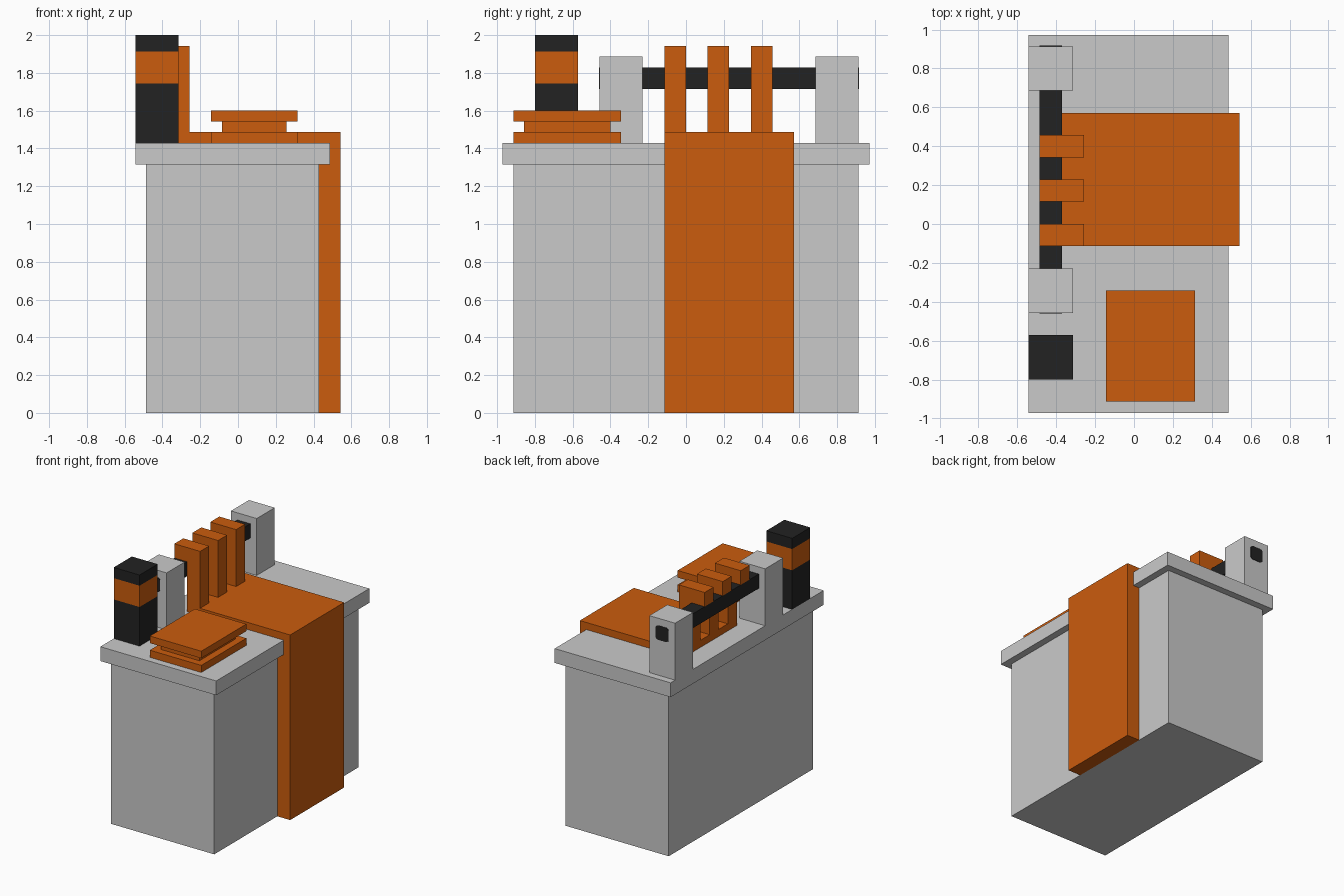
import bpy
import bmesh

cube = bpy.data.objects.get("Cube")
if cube:
    bpy.data.objects.remove(cube, do_unlink=True)


def material(name, colour):
    m = bpy.data.materials.new(name)
    m.use_nodes = True
    m.diffuse_color = (*colour, 1)
    m.node_tree.nodes["Principled BSDF"].inputs["Base Color"].default_value = (*colour, 1)
    return m


grey = material("light grey", (0.59, 0.59, 0.59))
orange = material("burnt orange", (0.597, 0.107, 0.004))
black = material("soft black", (0.016, 0.016, 0.016))


def finish(name, bm, mat):
    bmesh.ops.recalc_face_normals(bm, faces=bm.faces[:])
    mesh = bpy.data.meshes.new(name)
    bm.to_mesh(mesh)
    bm.free()
    mesh.materials.append(mat)
    obj = bpy.data.objects.new(name, mesh)
    bpy.context.collection.objects.link(obj)
    return obj


def box(name, mat, x, y, z):
    """Box spanning three (low, high) ranges."""
    bm = bmesh.new()
    bmesh.ops.create_cube(bm, size=1)
    for v in bm.verts:
        v.co = [r[0] if c < 0 else r[1] for c, r in zip(v.co, (x, y, z))]
    return finish(name, bm, mat)


def extrude_y(name, mat, profile, y):
    """Extrude an x-z profile along a y range."""
    bm = bmesh.new()
    face = bm.faces.new([bm.verts.new((px, y[0], pz)) for px, pz in profile])
    new = bmesh.ops.extrude_face_region(bm, geom=[face])["geom"]
    moved = [g for g in new if isinstance(g, bmesh.types.BMVert)]
    bmesh.ops.translate(bm, verts=moved, vec=(0, y[1] - y[0], 0))
    return finish(name, bm, mat)


TOP = 1.429
BACK = (-0.543, -0.314)
ROD_X = (-0.486, -0.371)
ROD_Z = (1.714, 1.829)

# Body and overhanging top
box("body", grey, (-0.486, 0.429), (-0.914, 0.914), (0, 1.32))
box("top_slab", grey, (-0.543, 0.486), (-0.971, 0.971), (1.314, TOP))

# Cloth lying on the top and hanging down the side
extrude_y("cloth", orange,
          [(-0.371, TOP), (0.429, TOP), (0.429, 0), (0.543, 0), (0.543, 1.486), (-0.371, 1.486)],
          (-0.114, 0.571))

# Straps rising from the cloth and hooking over the rod
for i in range(3):
    y = -0.114 + i * 0.2286
    extrude_y(f"strap_{i + 1}", orange,
              [(-0.371, 1.46), (-0.257, 1.46), (-0.257, 1.943), (-0.486, 1.943),
               (-0.486, 1.829), (-0.371, 1.829)],
              (y, y + 0.114))

# Rod between two posts, with rounded end plugs on the outer faces
box("rod", black, ROD_X, (-0.24, 0.70), ROD_Z)
for name, y, outer in (("front", (-0.457, -0.229), -0.457), ("back", (0.686, 0.914), 0.914)):
    box(name + "_post", grey, BACK, y, (TOP, 1.886))
    plug = box(name + "_rod_plug", black, ROD_X, (outer - 0.003, outer + 0.003), ROD_Z)
    bm = bmesh.new()
    bm.from_mesh(plug.data)
    corners = [e for e in bm.edges if abs(e.verts[0].co.y - e.verts[1].co.y) > 0.001]
    bmesh.ops.bevel(bm, geom=corners, offset=0.022, segments=3, profile=0.5, affect='EDGES')
    bm.to_mesh(plug.data)
    bm.free()

# Banded square column
for name, mat, z in (("column_base", black, (TOP, 1.743)),
                     ("column_band", orange, (1.743, 1.914)),
                     ("column_cap", black, (1.914, 2.0))):
    box(name, mat, BACK, (-0.8, -0.571), z)

# Stepped stand: two wide plates around a narrower middle
for i, (name, inset) in enumerate((("stand_base", 0), ("stand_middle", 0.057), ("stand_top", 0))):
    z = TOP + i * 0.057
    box(name, orange, (-0.143 + inset, 0.314 - inset), (-0.914 + inset, -0.343 - inset), (z, z + 0.057))
